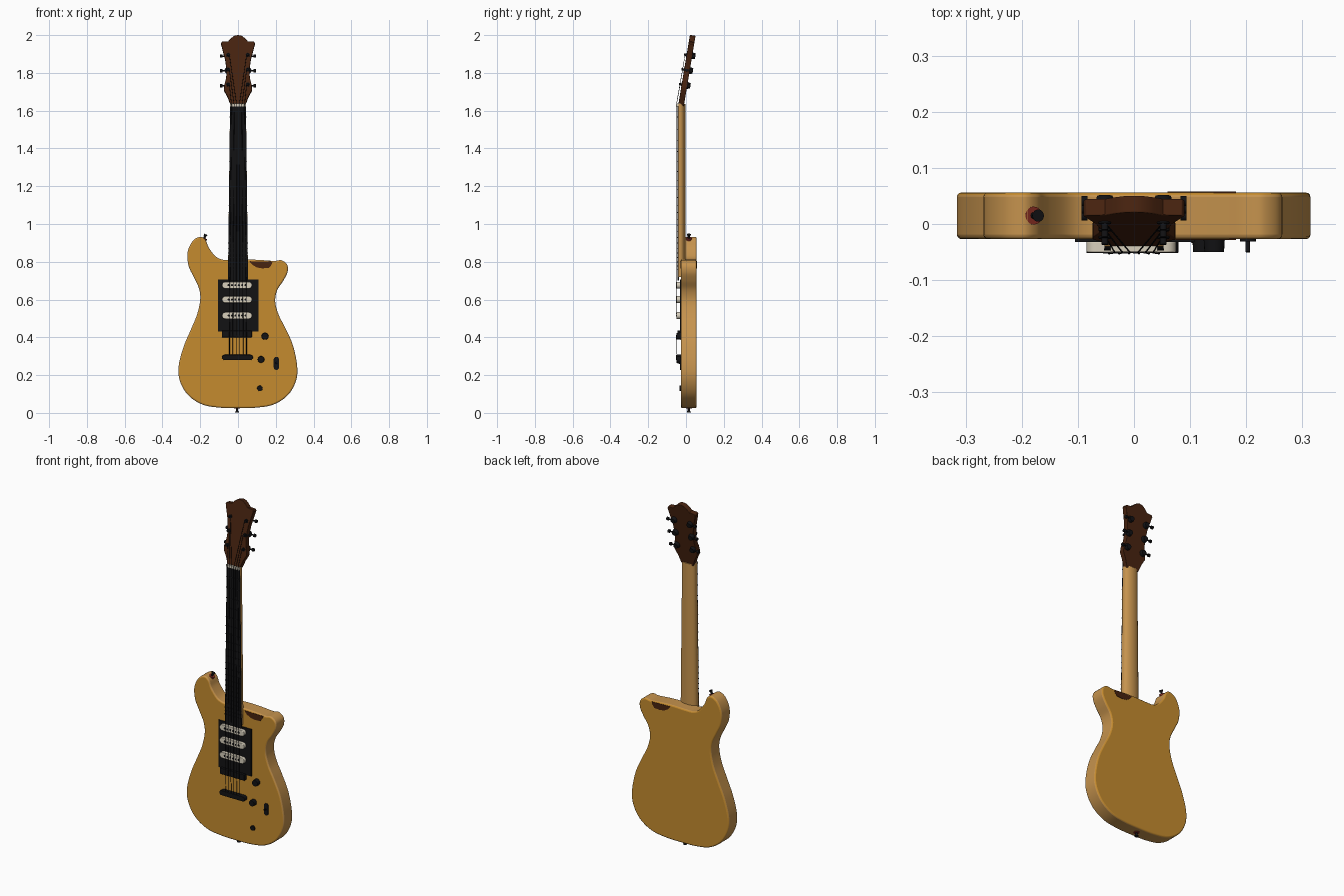
import bpy, bmesh, math
from mathutils import Vector, Matrix

cube = bpy.data.objects.get("Cube")
if cube:
    bpy.data.objects.remove(cube)


def material(name, r, g, b):
    m = bpy.data.materials.new(name)
    m.use_nodes = True
    m.diffuse_color = (r, g, b, 1)
    bsdf = next(n for n in m.node_tree.nodes if n.type == 'BSDF_PRINCIPLED')
    bsdf.inputs["Base Color"].default_value = (r, g, b, 1)
    return m


GOLD = material("golden_lacquer", .56, .26, .028)
TAN = material("tan_wood", .56, .29, .075)
BROWN = material("dark_brown_wood", .065, .017, .005)
BLACK = material("black", .006, .006, .007)
CREAM = material("cream", .68, .62, .5)
RED = material("red_felt", .22, .025, .015)
meshes = []


def finish(name, bm, mats, matrix=None, bevel=0):
    bmesh.ops.recalc_face_normals(bm, faces=bm.faces)
    me = bpy.data.meshes.new(name)
    bm.to_mesh(me)
    bm.free()
    for m in mats:
        me.materials.append(m)
    ob = bpy.data.objects.new(name, me)
    bpy.context.collection.objects.link(ob)
    if matrix:
        ob.matrix_world = matrix
    if bevel:
        mod = ob.modifiers.new("Rounded rim", 'BEVEL')
        mod.width, mod.segments = bevel, 3
        mod.limit_method, mod.angle_limit = 'ANGLE', math.radians(60)
        mod.use_clamp_overlap = False
    meshes.append(ob)
    return ob


def prism(name, pts, y0, y1, mats, matrix=None, bevel=0):
    """Extrude an x-z outline from y0 to y1; a second material goes on the sides."""
    bm = bmesh.new()
    face = bm.faces.new([bm.verts.new((x, y0, z)) for x, z in pts])
    ext = bmesh.ops.extrude_face_region(bm, geom=[face])
    verts = [v for v in ext["geom"] if isinstance(v, bmesh.types.BMVert)]
    bmesh.ops.translate(bm, verts=verts, vec=(0, y1 - y0, 0))
    bm.normal_update()
    if len(mats) > 1:
        for f in bm.faces:
            f.material_index = 0 if abs(f.normal.y) > .5 else 1
    return finish(name, bm, mats, matrix, bevel)


def box(name, x0, x1, y0, y1, z0, z1, mat, bevel=0):
    return prism(name, [(x0, z0), (x1, z0), (x1, z1), (x0, z1)], y0, y1, [mat], None, bevel)


def rod(name, a, b, r, mat, matrix=None, r2=None, sides=20):
    """Cylinder or cone between two points."""
    a, b = Vector(a), Vector(b)
    bm = bmesh.new()
    bmesh.ops.create_cone(bm, cap_ends=True, segments=sides, radius1=r,
                          radius2=r if r2 is None else r2, depth=(b - a).length)
    turn = (b - a).to_track_quat('Z', 'Y').to_matrix().to_4x4()
    bm.transform(Matrix.Translation((a + b) / 2) @ turn)
    return finish(name, bm, [mat], matrix)


def smooth_loop(pts, steps=6):
    """Closed Catmull-Rom curve through the points."""
    out, n = [], len(pts)
    for i in range(n):
        p = [Vector(pts[(i + k) % n]) for k in (-1, 0, 1, 2)]
        for s in range(steps):
            t = s / steps
            out.append(.5 * (2 * p[1] + (p[2] - p[0]) * t
                             + (2 * p[0] - 5 * p[1] + 4 * p[2] - p[3]) * t ** 2
                             + (3 * p[1] - p[0] - 3 * p[2] + p[3]) * t ** 3))
    return out


def stadium(cx, cz, half_w, r, n=10):
    """Rounded bar outline."""
    pts = []
    for side in (1, -1):
        for i in range(n + 1):
            a = math.pi * i / n - math.pi / 2
            pts.append((cx + side * (half_w - r + r * math.cos(a)), cz + side * r * math.sin(a)))
    return pts


# Body: offset-horn outline with softened rims
outline = [(0, .025), (.1, .028), (.19, .045), (.265, .095), (.307, .17), (.313, .25),
           (.29, .36), (.25, .45), (.215, .52), (.197, .59), (.208, .65), (.24, .7),
           (.262, .745), (.26, .785), (.23, .808), (.195, .804), (.165, .806), (.11, .81),
           (.04, .812), (-.04, .81), (-.085, .812), (-.12, .83), (-.155, .875),
           (-.172, .915), (-.2, .932), (-.24, .91), (-.267, .85), (-.262, .78), (-.235, .72),
           (-.207, .66), (-.2, .6), (-.217, .52), (-.25, .44), (-.288, .35), (-.314, .25),
           (-.308, .17), (-.265, .095), (-.19, .045), (-.1, .028)]
prism("body", smooth_loop(outline), -.027, .056, [GOLD, TAN], None, .008)

# Dark bare wood in the lower cutaway
prism("cutaway_wear", [(.06, .803), (.075, .785), (.1, .77), (.13, .765), (.165, .768),
                       (.178, .785), (.182, .8)], -.0285, .0575, [BROWN])

# Neck: rounded back, tapering towards the nut
NUT_Z = 1.635
bm = bmesh.new()
rings = []
for z, w in ((.72, .053), (NUT_Z, .042)):
    ring = [bm.verts.new((w * math.cos(math.pi * i / 16),
                          -.03 + .027 * math.sin(math.pi * i / 16), z)) for i in range(17)]
    ring += [bm.verts.new((-w, -.04, z)), bm.verts.new((w, -.04, z))]
    rings.append(ring)
for i in range(len(ring)):
    j = (i + 1) % len(ring)
    bm.faces.new([rings[0][i], rings[0][j], rings[1][j], rings[1][i]])
for ring in rings:
    bm.faces.new(ring)
finish("neck", bm, [TAN])

# Fretboard, frets and nut
prism("fretboard", [(-.053, .7), (.053, .7), (.042, 1.625), (-.042, 1.625)], -.045, -.038, [BLACK])
for n in range(1, 23):
    z = NUT_Z - 1.22 * (1 - 2 ** (-n / 12))
    w = .042 + .011 * (NUT_Z - z) / .93 + .001
    box("fret", -w, w, -.047, -.044, z - .002, z + .002, BLACK)
box("nut", -.042, .042, -.049, -.03, 1.623, 1.638, CREAM)

# Headstock, leaning back
HEAD = Matrix.Translation((0, -.04, NUT_Z)) @ Matrix.Rotation(-.165, 4, 'X')
half = [(.038, -.005), (.055, .04), (.074, .075), (.073, .1), (.063, .14), (.06, .18), (.068, .24),
        (.09, .325), (.086, .335), (.052, .337), (.036, .354), (.019, .367)]
prism("headstock", half + [(0, .371)] + [(-x, z) for x, z in reversed(half)],
      0, .03, [BROWN], HEAD, .002)

# Tuners, three on each side
for side in (-1, 1):
    for z in (.105, .185, .264):
        x = side * .052
        rod("tuner_post", (x, -.014, z), (x, .03, z), .006, BLACK, HEAD)
        rod("tuner_bushing", (x, -.003, z), (x, .03, z), .011, BLACK, HEAD)
        rod("tuner_housing", (x, .028, z), (x, .047, z), .019, BLACK, HEAD, .014)
        rod("tuner_shaft", (x, .038, z), (side * .09, .038, z), .004, BLACK, HEAD)
        rod("tuner_button", (side * .083, .038, z), (side * .094, .038, z), .009, BLACK, HEAD)

# Pickguard with three pickups
box("pickguard", -.105, .108, -.032, -.026, .43, .705, BLACK)
for z in (.676, .6, .515):
    prism("pickup", stadium(-.005, z, .08, .018), -.051, -.03, [CREAM], None, .003)
    for i in range(6):
        x = -.05 + i * .018
        rod("pickup_pole", (x, -.04, z), (x, -.053, z), .0055, BLACK, None, None, 12)

# Bridge and tailpiece
box("bridge", -.085, .073, -.046, -.026, .4, .435, BLACK, .002)
prism("tailpiece", stadium(-.003, .294, .082, .014), -.052, -.026, [BLACK], None, .002)

# Strings run from tailpiece over the nut to the tuner posts
for i in range(6):
    t = i / 5 * 2 - 1
    side = 1 if t > 0 else -1
    row = (.105, .185, .264)[i if i < 3 else 5 - i]
    path = [Vector((t * .045, -.05, .294)), Vector((t * .045, -.053, .42)),
            Vector((t * .034, -.051, NUT_Z - .005)), HEAD @ Vector((side * .046, -.008, row))]
    cu = bpy.data.curves.new("string", 'CURVE')
    cu.dimensions, cu.bevel_depth, cu.bevel_resolution = '3D', .0014, 1
    sp = cu.splines.new('POLY')
    sp.points.add(len(path) - 1)
    for p, co in zip(sp.points, path):
        p.co = (*co, 1)
    cu.materials.append(BLACK)
    bpy.context.collection.objects.link(bpy.data.objects.new("string", cu))

# Controls: knobs, lever switch and jack
for x, z, r, depth in ((.143, .406, .019, .05), (.122, .283, .018, .05), (.116, .13, .015, .034)):
    rod("knob" if depth > .04 else "jack", (x, -.025, z), (x, -depth, z), r, BLACK, None, r * .92)
prism("switch_plate", [(.203 + z - .262, .262 + x - .203) for x, z in stadium(.203, .262, .035, .014)],
      -.031, -.026, [BLACK])
rod("switch_lever", (.203, -.028, .262), (.203, -.05, .268), .004, BLACK)

# Strap buttons with felt washers
for pos, direction in (((-.18, .015, .922), (.4, 0, 1)), ((-.005, .015, .026), (0, 0, -1))):
    p, d = Vector(pos), Vector(direction).normalized()
    rod("strap_washer", p - d * .006, p + d * .004, .016, RED)
    rod("strap_stem", p, p + d * .02, .006, BLACK)
    rod("strap_button", p + d * .016, p + d * .025, .008, BLACK, None, .011)

# Smooth shading with crisp edges
bpy.ops.object.select_all(action='DESELECT')
for ob in meshes:
    ob.select_set(True)
bpy.context.view_layer.objects.active = meshes[0]
bpy.ops.object.shade_smooth_by_angle(angle=math.radians(35))
